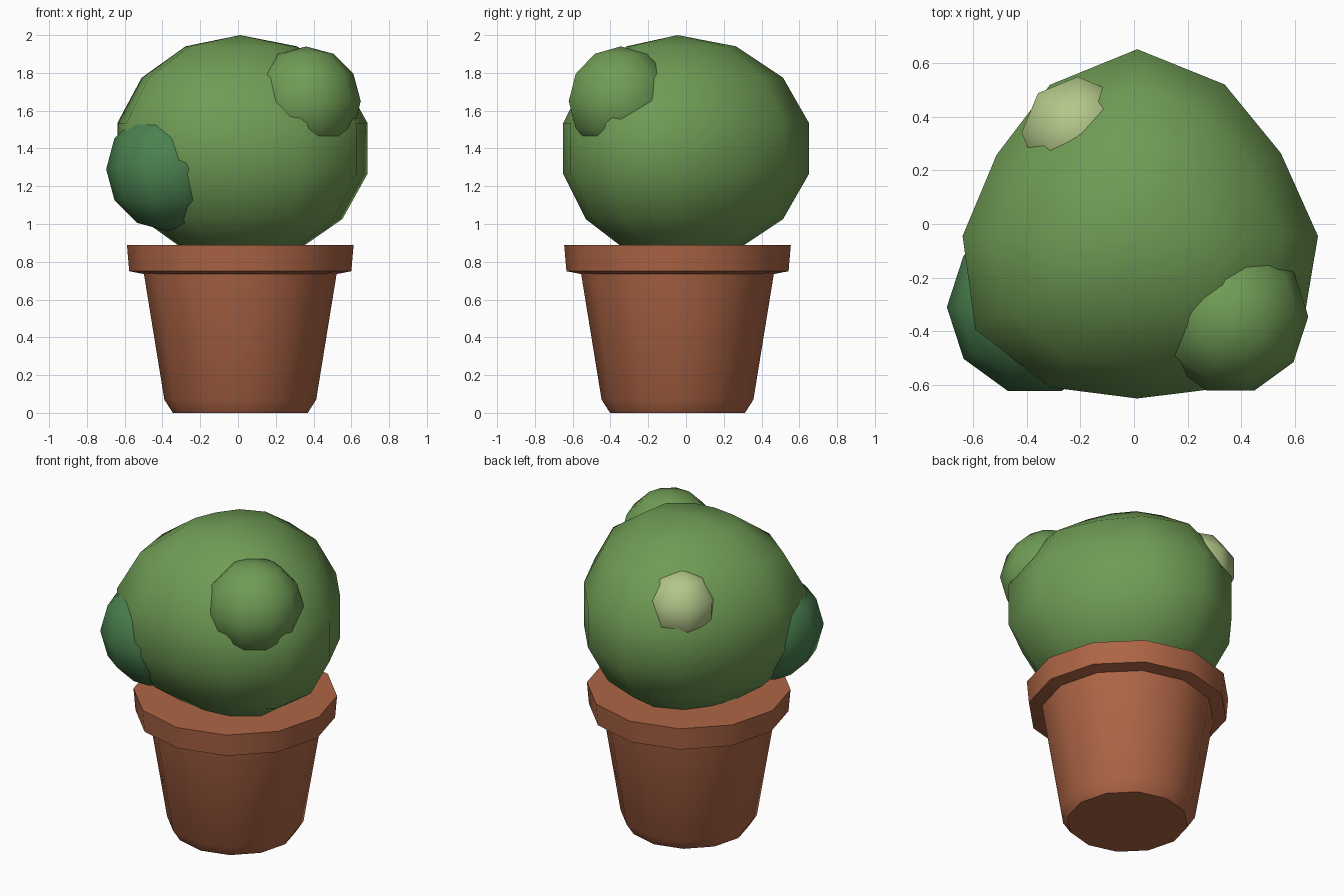
import bpy, bmesh
from math import sin, cos, pi, radians

if "Cube" in bpy.data.objects:
    bpy.data.objects.remove(bpy.data.objects["Cube"])


def material(name, rgb):
    m = bpy.data.materials.new(name)
    m.diffuse_color = (*rgb, 1)
    m.use_nodes = True
    m.node_tree.nodes["Principled BSDF"].inputs["Base Color"].default_value = m.diffuse_color
    return m


def lathe(name, profile, sides, centre, mat, angle, swell=lambda a: 1.0):
    """Revolve (radius, z) points bottom to top; radius 0 makes a pole."""
    bm = bmesh.new()
    rings = []
    for r, z in profile:
        count = sides if r > 0 else 1
        ring = []
        for i in range(count):
            a = 2 * pi * i / sides
            s = r * swell(a)
            ring.append(bm.verts.new((s * cos(a), s * sin(a), z)))
        rings.append(ring)
    for lo, hi in zip(rings, rings[1:]):
        for i in range(sides):
            j = (i + 1) % sides
            quad = [lo[i % len(lo)], lo[j % len(lo)], hi[j % len(hi)], hi[i % len(hi)]]
            bm.faces.new(list(dict.fromkeys(quad)))
    bmesh.ops.recalc_face_normals(bm, faces=bm.faces)
    me = bpy.data.meshes.new(name)
    bm.to_mesh(me)
    bm.free()
    ob = bpy.data.objects.new(name, me)
    ob.location = centre
    me.materials.append(mat)
    bpy.context.collection.objects.link(ob)
    bpy.ops.object.select_all(action='DESELECT')
    ob.select_set(True)
    bpy.context.view_layer.objects.active = ob
    bpy.ops.object.shade_smooth_by_angle(angle=radians(angle))
    return ob


def ball(name, radius, height, sides, rings, centre, mat, swell=lambda a: 1.0):
    profile = [(0, -height)]
    profile += [(radius * sin(pi * k / rings), -height * cos(pi * k / rings))
                for k in range(1, rings)]
    profile.append((0, height))
    return lathe(name, profile, sides, centre, mat, 80, swell)


terracotta = material("terracotta", (0.42, 0.13, 0.06))
green = material("green", (0.16, 0.33, 0.09))
dark_green = material("dark_green", (0.07, 0.22, 0.08))
pale_green = material("pale_green", (0.45, 0.57, 0.25))

CX, CY = 0.012, -0.045

# Pot with overhanging rim, closed on top
lathe("pot", [(0, 0), (0.357, 0), (0.402, 0.07), (0.51, 0.735),
              (0.588, 0.75), (0.6, 0.89), (0, 0.89)],
      12, (CX, CY, 0), terracotta, 40)

# Cactus body with three soft lobes
ball("cactus_body", 0.668, 0.6, 12, 7, (CX, CY, 1.4), green,
     lambda a: 1 - 0.07 * sin(3 * a) + 0.035 * max(0, cos(a)) ** 4)

# Buds growing out of the body
ball("upper_bud", 0.29, 0.29, 10, 6, (0.36, -0.345, 1.65), green)
ball("lower_bud", 0.328, 0.328, 10, 6, (-0.37, -0.31, 1.29), dark_green)
ball("small_bud", 0.22, 0.22, 8, 5, (-0.21, 0.34, 1.62), pale_green)
